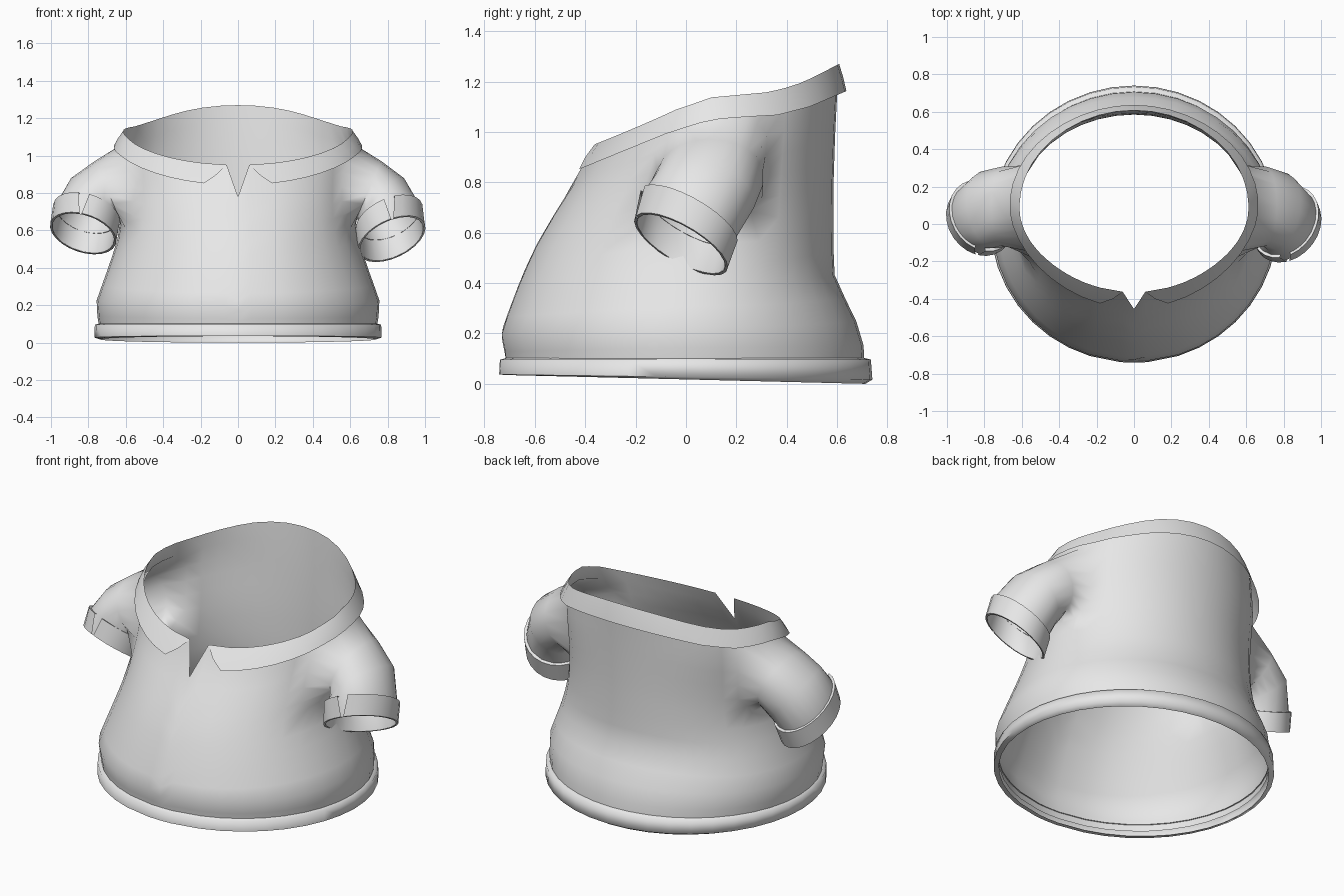
import bpy, bmesh, math
from mathutils import Vector

if "Cube" in bpy.data.objects:
    bpy.data.objects.remove(bpy.data.objects["Cube"])

fabric = bpy.data.materials.new("light_grey_fabric")
fabric.diffuse_color = (0.8, 0.8, 0.8, 1)
fabric.use_nodes = True
fabric.node_tree.nodes["Principled BSDF"].inputs["Base Color"].default_value = fabric.diffuse_color

COLS, ROWS = 40, 13
# height -> half width, front y, back y
PROFILE = [(0.0, .735, -.71, .71), (.1, .742, -.715, .71), (.2, .765, -.735, .70),
           (.3, .73, -.70, .65), (.43, .683, -.65, .59), (.55, .645, -.595, .585),
           (.67, .627, -.525, .585), (.78, .622, -.455, .585), (.85, .625, -.41, .588),
           (.95, .63, -.365, .59), (1.05, .63, -.32, .595),
           (1.15, .61, -.28, .60), (1.3, .60, -.26, .61)]
# front-to-back factor -> neckline height
NECK = [(-1, .95), (-.67, 1.022), (-.35, 1.088), (0, 1.137), (.5, 1.16), (.74, 1.2), (1, 1.27)]


def lerp_table(table, x):
    x = min(max(x, table[0][0]), table[-1][0])
    for a, b in zip(table, table[1:]):
        if x <= b[0]:
            f = (x - a[0]) / (b[0] - a[0])
            return [p + (q - p) * f for p, q in zip(a[1:], b[1:])]


def neck_z(deg):
    return lerp_table(NECK, math.sin(math.radians(deg)))[0]


def surface(deg, z, off=0.0):
    """Point on the torso at an angle and height, pushed outward by off."""
    hx, yf, yb = lerp_table(PROFILE, z)
    yc = .1 * min(max((z - .2) / .8, 0), 1)
    c, s = math.cos(math.radians(deg)), math.sin(math.radians(deg))
    depth = yb - yc if s > 0 else yc - yf
    return Vector((hx * c + off * c, yc + depth * s + off * s, z))


def ring_point(center, normal, ru, rv, phi, side):
    n = Vector(normal).normalized()
    y = Vector((0, 1, 0))
    u = (y - n * y.dot(n)).normalized()
    v = n.cross(u) * side
    return Vector(center) + u * (ru * math.cos(phi)) + v * (rv * math.sin(phi))


def skin(bm, rows, closed, skip=lambda j, i: False):
    """Quads between consecutive rows of vertices."""
    for j in range(len(rows) - 1):
        n = len(rows[j])
        for i in range(n if closed else n - 1):
            if not skip(j, i):
                k = (i + 1) % n
                bm.faces.new((rows[j][i], rows[j][k], rows[j + 1][k], rows[j + 1][i]))


def finish(bm, name, angle=40):
    bmesh.ops.delete(bm, geom=[v for v in bm.verts if not v.link_faces], context='VERTS')
    bmesh.ops.recalc_face_normals(bm, faces=bm.faces)
    mesh = bpy.data.meshes.new(name)
    bm.to_mesh(mesh)
    bm.free()
    mesh.materials.append(fabric)
    ob = bpy.data.objects.new(name, mesh)
    bpy.context.collection.objects.link(ob)
    bpy.ops.object.select_all(action='DESELECT')
    ob.select_set(True)
    bpy.context.view_layer.objects.active = ob
    bpy.ops.object.shade_smooth_by_angle(angle=math.radians(angle))
    return ob


# Sleeve paths: (center, normal, depth radius, height radius), last two carry the cuff
R_END, L_END = (.38, -.48, -.79), (-.28, -.48, -.83)
SLEEVES = {
    1: [((.70, .095, .82), (.92, 0, -.39), .215, .165),
        ((.77, .065, .75), (.72, -.2, -.66), .212, .175),
        ((.808, .012, .665), R_END, .205, .178), ((.822, -.02, .555), R_END, .20, .182)],
    -1: [((-.70, .095, .82), (-.92, 0, -.39), .215, .165),
         ((-.77, .075, .755), (-.70, -.2, -.68), .212, .175),
         ((-.81, .045, .69), L_END, .203, .17), ((-.828, .015, .585), L_END, .20, .172)],
}

# Torso with two sleeve openings and a slit at the front of the neck
FRONT = 30
col_deg = [c * 360 / COLS for c in range(COLS)]
col_deg[FRONT - 1] += 3.5
col_deg[FRONT + 1] -= 3.5
bm = bmesh.new()
grid = []
for j in range(ROWS + 1):
    row = []
    for c, d in enumerate(col_deg):
        top = .78 if c == FRONT else neck_z(d)
        row.append(bm.verts.new(surface(d, .06 + (top - .06) * j / ROWS)))
    grid.append(row)


def in_armhole(j, c):
    return 7 <= j <= 11 and (c >= 37 or c <= 2 or 17 <= c <= 22)


skin(bm, grid, True, in_armhole)

# Sleeves grow out of the openings
loop = ([(i, 7) for i in range(-3, 3)] + [(3, j) for j in range(7, 12)]
        + [(i, 12) for i in range(3, -3, -1)] + [(-3, j) for j in range(12, 7, -1)])
for side, path in SLEEVES.items():
    def column(i):
        return (i if side > 0 else 20 - i) % COLS
    hole = []
    for i, j in loop:
        v = grid[j][column(i)]
        if abs(i) == 3 and j in (7, 12):      # round the corners
            d = 9 * i * .8
            v.co = surface(d if side > 0 else 180 - d, .84 + (v.co.z - .84) * .82)
        hole.append(v)
    rows = [hole]
    for center, normal, ru, rv in path:
        rows.append([bm.verts.new(ring_point(center, normal, ru, rv,
                                             math.atan2((j - 9.5) / 2.5, i / 3), side))
                     for i, j in loop])
    skin(bm, rows, True)
finish(bm, "shirt_body", 70)

# Cuffs: raised bands with a small notch at the front
for side, path in SLEEVES.items():
    (c0, n0, u0, v0), (c1, n1, u1, v1) = path[-2:]
    bm = bmesh.new()
    rows = []
    for center, ru, rv, off, gap in ((c0, u0, v0, -.003, 9), (c0, u0, v0, .015, 9),
                                     (c1, u1, v1, .012, 2), (c1, u1, v1, 0, 2)):
        row = []
        for k in range(25):
            phi = math.radians(165 + gap + (360 - 2 * gap) * k / 24)
            row.append(bm.verts.new(ring_point(center, n1, ru + off, rv + off, phi, side)))
        rows.append(row)
    skin(bm, rows, False)
    finish(bm, "right_cuff" if side > 0 else "left_cuff")

# Hem band: stepped out from the body and turned under slightly
bm = bmesh.new()
rows = []
for z, tilt, off in ((.103, 0, -.003), (.096, 0, .024), (.027, .010, .03), (.0175, .0175, .002)):
    rows.append([bm.verts.new(surface(d, z - tilt * math.sin(math.radians(d)), off))
                 for d in col_deg])
skin(bm, rows, True)
finish(bm, "hem_band", 75)

# Folded collar: flap over the neckline with pointed front ends
bm = bmesh.new()
rows = []
for gap, drop, off in ((5.5, 0, 0), (10, .5, .02), (16, 1, .036)):
    row = []
    for k in range(39):
        d = -90 + gap + (360 - 2 * gap) * k / 38
        fall = .088 + .02 * math.sin(math.radians(d)) ** 2
        row.append(bm.verts.new(surface(d, neck_z(d) - drop * fall, off)))
    rows.append(row)
skin(bm, rows, False)
finish(bm, "collar")
